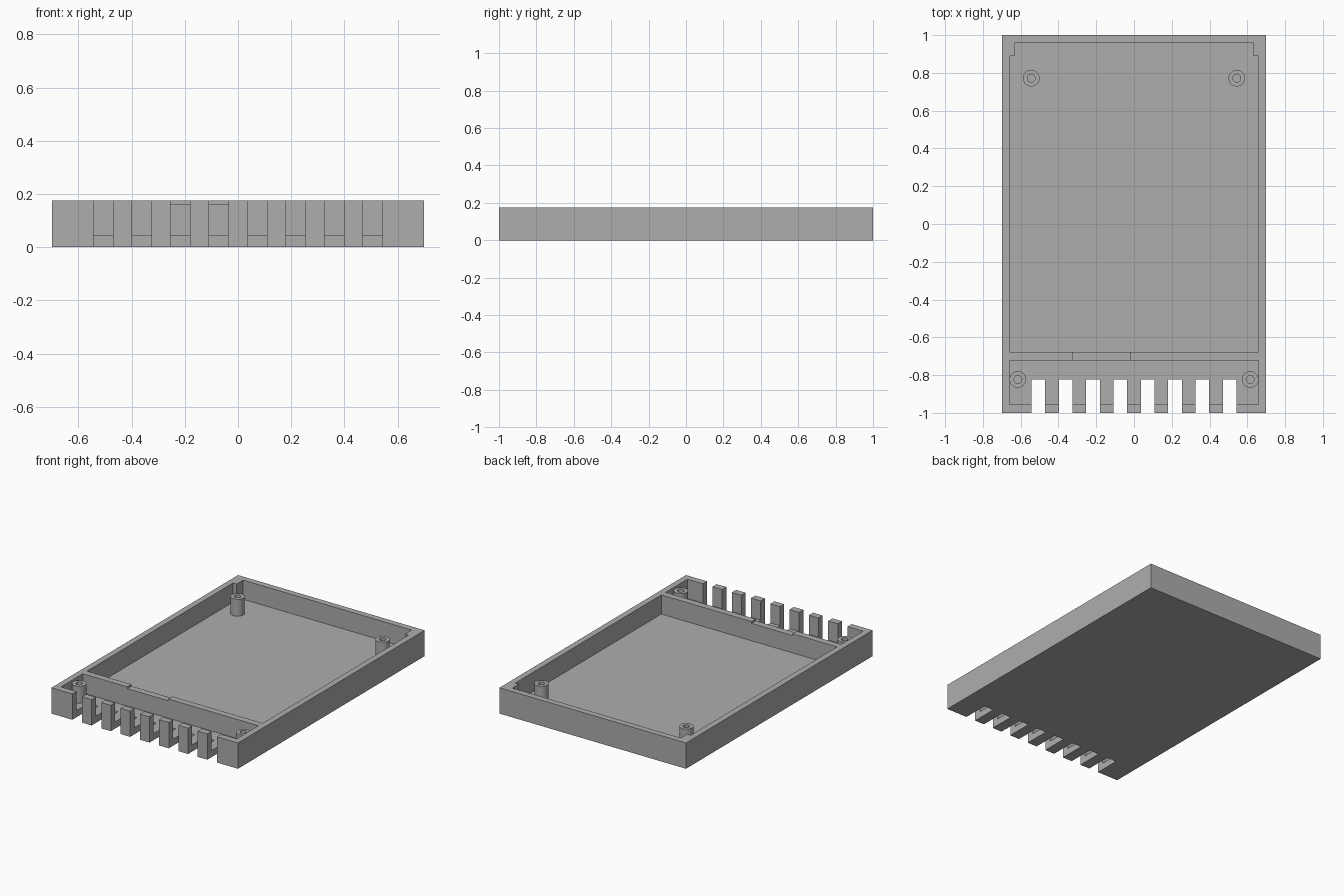
import bpy, bmesh, math

if "Cube" in bpy.data.objects:
    bpy.data.objects.remove(bpy.data.objects["Cube"], do_unlink=True)

HX, HY, H = 0.70, 1.0, 0.175      # half width, half length, height
FLOOR, IN_X = 0.045, 0.659        # floor top, inner wall
POST_TOP = 0.16

grey = bpy.data.materials.new("plain grey")
grey.use_nodes = True
grey.diffuse_color = (0.42, 0.42, 0.42, 1)
grey.node_tree.nodes["Principled BSDF"].inputs["Base Color"].default_value = (0.42, 0.42, 0.42, 1)


def make_object(name, bm):
    bmesh.ops.recalc_face_normals(bm, faces=bm.faces)
    mesh = bpy.data.meshes.new(name)
    bm.to_mesh(mesh)
    bm.free()
    mesh.materials.append(grey)
    obj = bpy.data.objects.new(name, mesh)
    bpy.context.collection.objects.link(obj)
    return obj


def add_prism(bm, outline, z0, z1):
    """Extrude a flat outline from z0 up to z1."""
    face = bm.faces.new([bm.verts.new((x, y, z0)) for x, y in outline])
    ext = bmesh.ops.extrude_face_region(bm, geom=[face], use_keep_orig=True)
    top = [v for v in ext["geom"] if isinstance(v, bmesh.types.BMVert)]
    bmesh.ops.translate(bm, verts=top, vec=(0, 0, z1 - z0))


def rect(x0, x1, y0, y1):
    return [(x0, y0), (x1, y0), (x1, y1), (x0, y1)]


def prisms(name, outlines, z0, z1):
    bm = bmesh.new()
    for outline in outlines:
        add_prism(bm, outline, z0, z1)
    return make_object(name, bm)


# Solid block for the tray
tray = prisms("tray", [rect(-HX, HX, -HY, HY)], 0, H)

# Main compartment with stepped back corners, and the front compartment
half = [(IN_X, -0.677), (IN_X, 0.889), (0.632, 0.889), (0.632, 0.958)]
main = half + [(-x, y) for x, y in reversed(half)]
compartments = prisms("compartment_cutter",
                      [main, rect(-IN_X, IN_X, -0.955, -0.722)], FLOOR, 0.3)

# Eight open slots through the front edge
slots = prisms("slot_cutter",
               [rect(c - 0.0363, c + 0.0363, -1.1, -0.823)
                for c in [(i - 3.5) * 0.1447 for i in range(8)]], -0.1, 0.3)

# Shallow notch in the top of the divider
notch = prisms("notch_cutter", [rect(-0.325, -0.018, -0.74, -0.66)], 0.163, 0.3)

for cutter in (compartments, slots, notch):
    cutter.hide_render = True
    mod = tray.modifiers.new(cutter.name, "BOOLEAN")
    mod.operation, mod.solver, mod.object = "DIFFERENCE", "EXACT", cutter

# Bake the cuts and discard the cutters
bpy.context.view_layer.update()
graph = bpy.context.evaluated_depsgraph_get()
cut_mesh = bpy.data.meshes.new_from_object(tray.evaluated_get(graph))
tray.modifiers.clear()
tray.data = cut_mesh
tray.data.materials.clear()
tray.data.materials.append(grey)
for cutter in (compartments, slots, notch):
    bpy.data.objects.remove(cutter, do_unlink=True)


# Hollow screw posts standing on the floor
def screw_post(name, x, y, outer=0.044, inner=0.021, sides=40):
    profile = [(outer, FLOOR), (outer, POST_TOP), (inner, POST_TOP), (inner, FLOOR)]
    bm = bmesh.new()
    rings = []
    for r, z in profile:
        rings.append([bm.verts.new((x + r * math.cos(a), y + r * math.sin(a), z))
                      for a in (2 * math.pi * i / sides for i in range(sides))])
    for lower, upper in zip(rings, rings[1:] + rings[:1]):
        for i in range(sides):
            j = (i + 1) % sides
            bm.faces.new((lower[i], lower[j], upper[j], upper[i]))
    post = make_object(name, bm)
    bpy.ops.object.select_all(action="DESELECT")
    post.select_set(True)
    bpy.context.view_layer.objects.active = post
    bpy.ops.object.shade_smooth_by_angle(angle=math.radians(30))


for side, s in (("left", 1), ("right", -1)):
    screw_post("back_" + side + "_post", s * 0.544, 0.772)
    screw_post("front_" + side + "_post", s * 0.615, -0.823)
